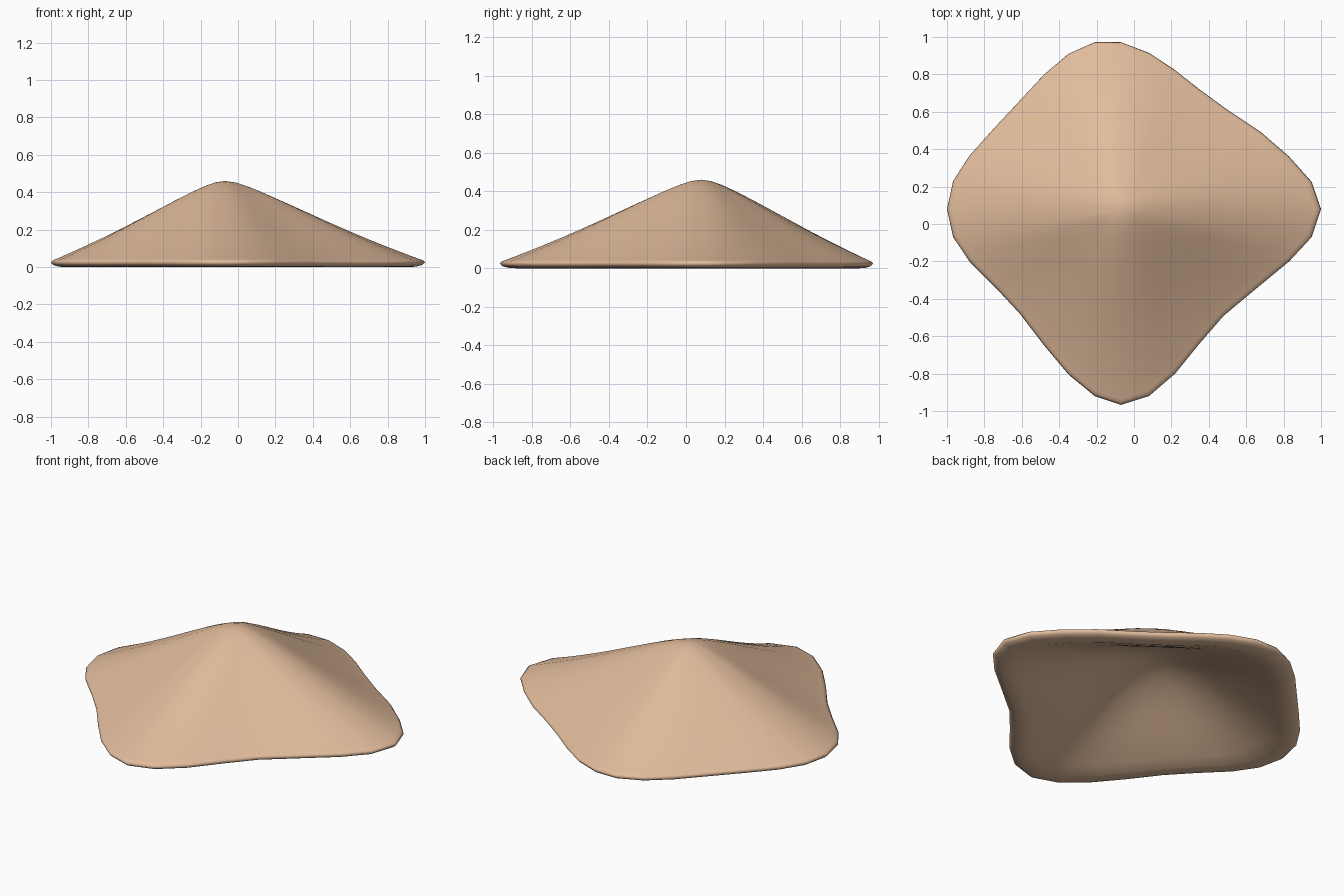
import bpy, bmesh
from math import hypot, sin, pi

if "Cube" in bpy.data.objects:
    bpy.data.objects.remove(bpy.data.objects["Cube"])

# Rounded diamond outline seen from above, clockwise from the back tip
OUTLINE = [(-.21, .972), (-.07, .972), (.08, .915), (.21, .83), (.35, .72), (.50, .61),
           (.68, .49), (.83, .36), (.95, .225), (1, .08), (.95, -.07), (.83, -.20),
           (.66, -.34), (.48, -.49), (.35, -.64), (.22, -.80), (.08, -.92), (-.07, -.967),
           (-.21, -.92), (-.35, -.805), (-.48, -.65), (-.61, -.48), (-.74, -.34),
           (-.88, -.20), (-.967, -.07), (-1, .08), (-.967, .23), (-.88, .365),
           (-.75, .51), (-.61, .66), (-.48, .80), (-.35, .91)]
PEAK = (-.07, .08)
SPOKES = [(x - PEAK[0], y - PEAK[1]) for x, y in OUTLINE]


def slope_distance(x, y, soft):
    """Distance down a four-sided pyramid whose ridges are rounded by soft."""
    a = 1.22 if x > 0 else 1.07
    b = 1.05 if y > 0 else 1.20
    return (hypot(x, soft) - soft) / a + (hypot(y, soft) - soft) / b


def pyramid_ring(t, top, bottom, soft, end, flare):
    """Ring on a pyramid running from the peak to height bottom at fraction end."""
    ring = []
    for x, y in SPOKES:
        f = slope_distance(x * t, y * t, soft) / slope_distance(x * end, y * end, soft)
        f += flare * sin(pi * f ** 1.4)
        ring.append(bm.verts.new((PEAK[0] + x * t, PEAK[1] + y * t, top - (top - bottom) * f)))
    return ring


def flat_ring(t, z):
    return [bm.verts.new((PEAK[0] + x * t, PEAK[1] + y * t, z)) for x, y in SPOKES]


bm = bmesh.new()
n = len(OUTLINE)

# Outer pyramid, rounded rim, inner hollow
rings = [pyramid_ring(t, .46, .043, .08, .97, .03)
         for t in (.06, .12, .2, .3, .4, .5, .6, .7, .8, .9, .97)]
rings += [flat_ring(t, z) for t, z in ((.99, .036), (1, .024), (.985, .01), (.955, .002), (.92, 0))]
rings += [pyramid_ring(t, .295, .003, .2, .88, .05)
          for t in (.88, .8, .72, .65, .55, .45, .35, .25, .15, .07)]

for a, b in zip(rings, rings[1:]):
    for i in range(n):
        j = (i + 1) % n
        bm.faces.new((a[i], a[j], b[j], b[i]))

# Outer and inner peaks
for loop, z in ((rings[0], .46), (rings[-1], .295)):
    tip = bm.verts.new((*PEAK, z))
    for i in range(n):
        bm.faces.new((loop[i], loop[(i + 1) % n], tip))

bmesh.ops.recalc_face_normals(bm, faces=bm.faces)
for f in bm.faces:
    f.smooth = True

mesh = bpy.data.meshes.new("peaked_shell")
bm.to_mesh(mesh)
bm.free()
shell = bpy.data.objects.new("peaked_shell", mesh)
bpy.context.collection.objects.link(shell)

# Tan colour
tan = bpy.data.materials.new("tan")
tan.diffuse_color = (.75, .50, .33, 1)
tan.use_nodes = True
tan.node_tree.nodes["Principled BSDF"].inputs["Base Color"].default_value = tan.diffuse_color
mesh.materials.append(tan)
